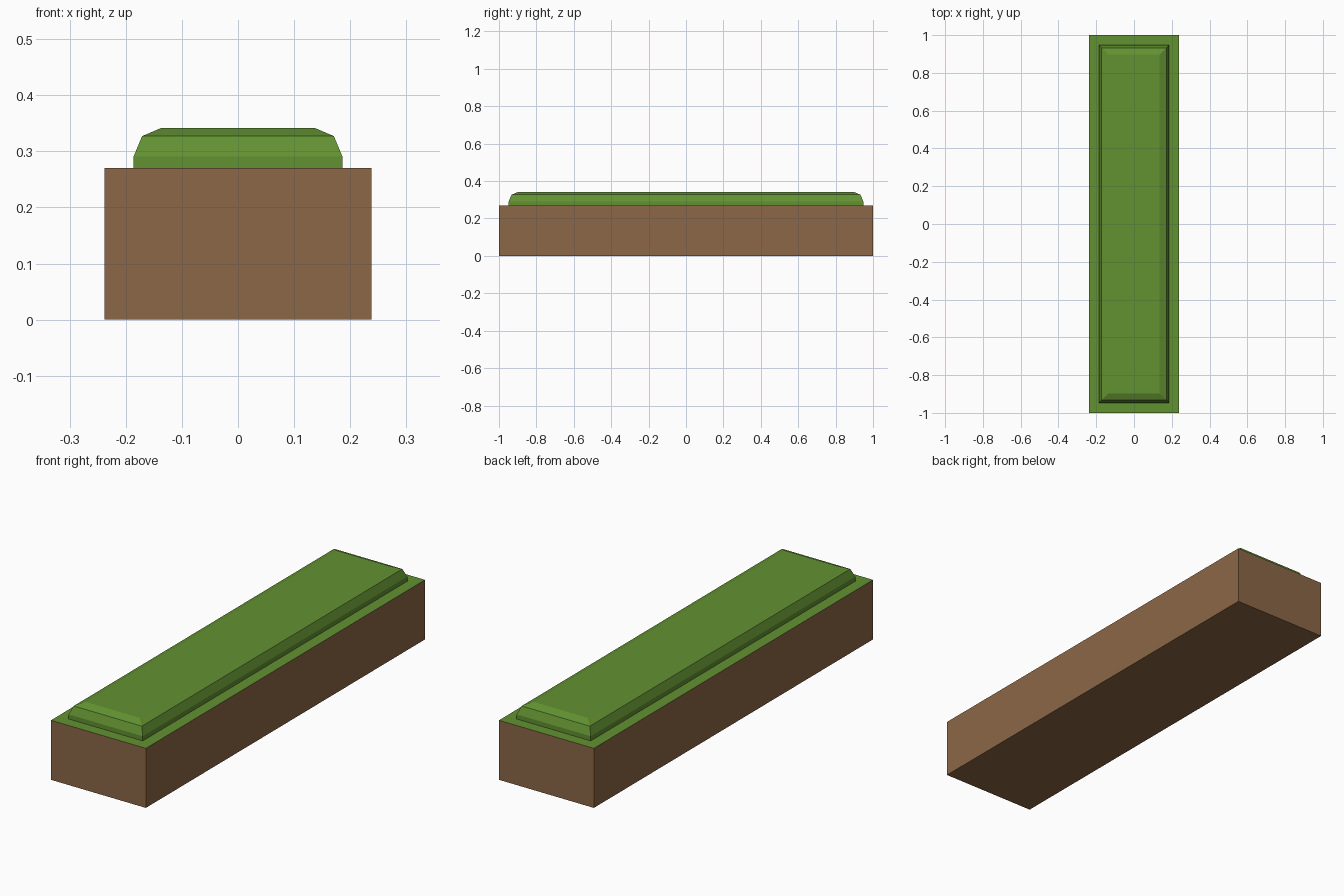
import bpy, bmesh

if "Cube" in bpy.data.objects:
    bpy.data.objects.remove(bpy.data.objects["Cube"])


def material(name, color):
    m = bpy.data.materials.new(name)
    m.diffuse_color = (*color, 1)
    m.use_nodes = True
    m.node_tree.nodes["Principled BSDF"].inputs["Base Color"].default_value = m.diffuse_color
    return m


brown = material("soil brown", (0.258, 0.136, 0.061))
green = material("grass green", (0.122, 0.283, 0.031))


def stacked_rings(name, rings, materials):
    """Loft rectangles given as (half_x, half_y, z), capped at both ends."""
    bm = bmesh.new()
    loops = [[bm.verts.new((sx * hx, sy * hy, z))
              for sx, sy in ((-1, -1), (1, -1), (1, 1), (-1, 1))]
             for hx, hy, z in rings]
    for a, b in zip(loops, loops[1:]):
        for i in range(4):
            j = (i + 1) % 4
            bm.faces.new((a[i], a[j], b[j], b[i]))
    bm.faces.new(loops[0][::-1])
    bm.faces.new(loops[-1])
    bm.normal_update()
    # upward faces take the last material
    for f in bm.faces:
        f.material_index = len(materials) - 1 if f.normal.z > 0.5 else 0
    me = bpy.data.meshes.new(name)
    bm.to_mesh(me)
    bm.free()
    for m in materials:
        me.materials.append(m)
    ob = bpy.data.objects.new(name, me)
    bpy.context.collection.objects.link(ob)
    return ob


# Earth block with a grassy top face
stacked_rings("earth_block", [(0.238, 1.0, 0), (0.238, 1.0, 0.27)], [brown, green])

# Raised turf with two chamfer steps
stacked_rings("raised_turf", [(0.186, 0.948, 0.27), (0.186, 0.948, 0.291),
                              (0.171, 0.933, 0.327), (0.136, 0.898, 0.342)], [green])
